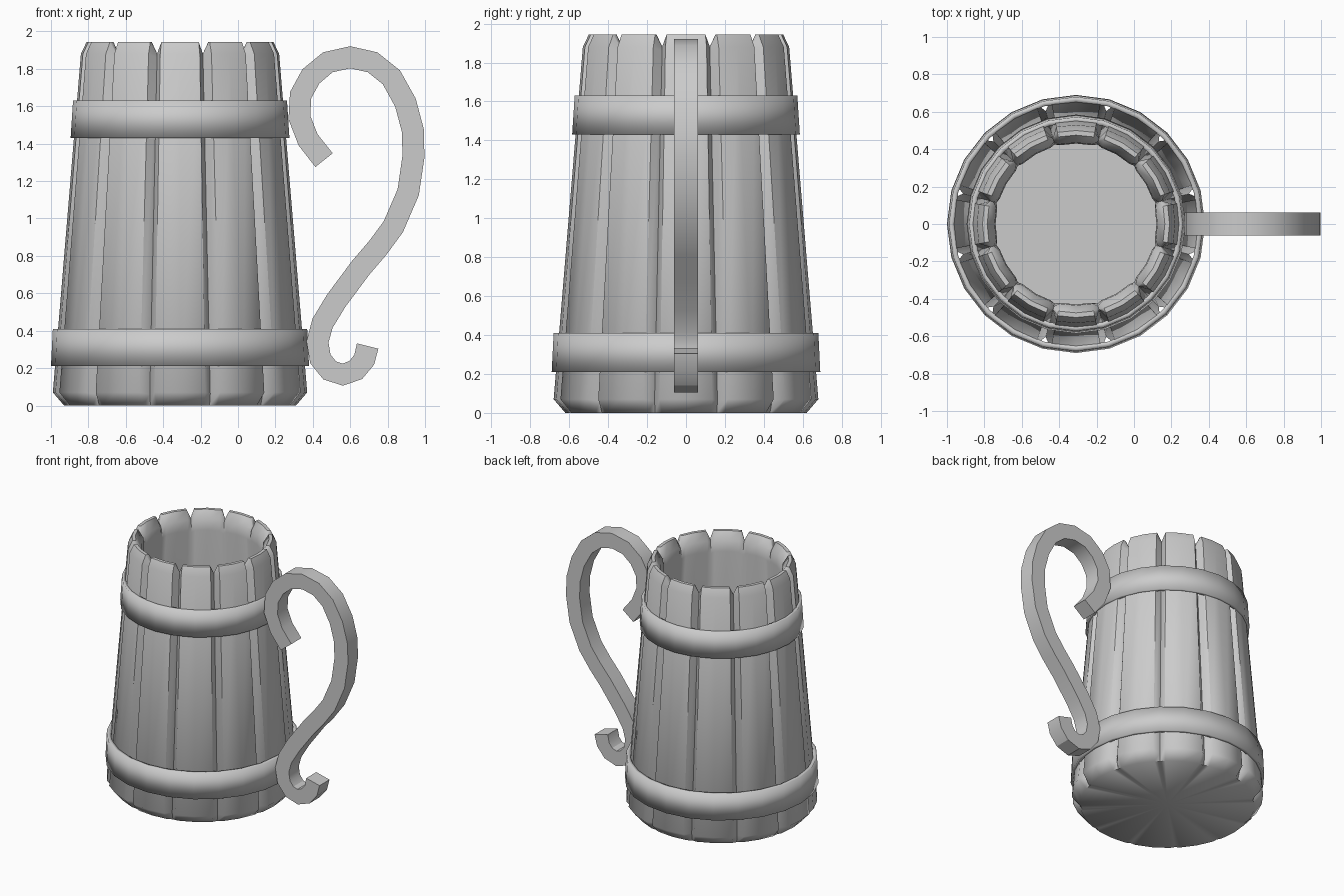
import bpy, bmesh, math
from mathutils import Vector

if "Cube" in bpy.data.objects:
    bpy.data.objects.remove(bpy.data.objects["Cube"])

CX = -0.31      # axis of the mug body
STAVES = 12


def finish(name, bm, angle):
    bmesh.ops.recalc_face_normals(bm, faces=bm.faces)
    me = bpy.data.meshes.new(name)
    bm.to_mesh(me)
    bm.free()
    ob = bpy.data.objects.new(name, me)
    bpy.context.collection.objects.link(ob)
    bpy.ops.object.select_all(action='DESELECT')
    ob.select_set(True)
    bpy.context.view_layer.objects.active = ob
    bpy.ops.object.shade_smooth_by_angle(angle=math.radians(angle))
    return ob


def lathe(columns, close_profile):
    """Bridge (angle, profile) columns round the mug axis."""
    bm = bmesh.new()
    cols = []
    for deg, prof in columns:
        a = math.radians(deg)
        cols.append([bm.verts.new((CX + r * math.cos(a), r * math.sin(a), z))
                     for r, z in prof])
    n = len(cols[0])
    for i, c in enumerate(cols):
        d = cols[(i + 1) % len(cols)]
        for k in range(n if close_profile else n - 1):
            m = (k + 1) % n
            bm.faces.new((c[k], d[k], d[m], c[m]))
    return bm, cols


# Staved body: full-thickness staves separated by V grooves and rim notches
stave = [(.62, 0), (.68, .07), (.53, 1.88), (.50, 1.943), (.475, 1.943),
         (.435, 1.88), (.43, 1.80), (.56, .10)]
groove = [(.61, 0), (.625, .06), (.475, 1.86), (.475, 1.88), (.47, 1.88),
          (.455, 1.86), (.44, 1.78), (.56, .10)]
columns = []
for i in range(STAVES):
    c = i * 360 / STAVES
    columns += [(c - 11.5, stave), (c, stave), (c + 11.5, stave), (c + 15, groove)]
bm, cols = lathe(columns, False)
# underside and inside floor as fans
for k, z in ((0, 0), (-1, .10)):
    hub = bm.verts.new((CX, 0, z))
    for i, c in enumerate(cols):
        bm.faces.new((hub, c[k], cols[(i + 1) % len(cols)][k]))
finish("mug_body", bm, 50)

# Hoops round the staves
for name, z0, z1, r0, r1 in (("lower_band", .21, .41, .69, .68),
                             ("upper_band", 1.43, 1.63, .585, .572)):
    t = .028
    prof = [(r0 - t, z0), (r0, z0), (r1, z1), (r1 - t, z1)]
    bm, _ = lathe([(i * 15, prof) for i in range(24)], True)
    finish(name, bm, 180)

# Scrolled handle: flat strap swept along an S path
path = [(.46, 1.312), (.375, 1.42), (.328, 1.54), (.335, 1.66), (.39, 1.76),
        (.48, 1.835), (.60, 1.862), (.72, 1.835), (.82, 1.755), (.895, 1.62),
        (.935, 1.47), (.938, 1.33), (.91, 1.14), (.83, .955), (.745, .84),
        (.655, .735), (.525, .56), (.452, .44), (.425, .34), (.44, .25),
        (.49, .188), (.56, .165), (.63, .19), (.675, .245), (.693, .318)]
pts = [Vector(p) for p in path]
H, W = .059, .062
bm = bmesh.new()
rings = []
for i, p in enumerate(pts):
    t = (pts[min(i + 1, len(pts) - 1)] - pts[max(i - 1, 0)]).normalized()
    n = Vector((-t.y, t.x)) * H
    rings.append([bm.verts.new((p.x + s * n.x, y, p.y + s * n.y))
                  for s, y in ((1, -W), (1, W), (-1, W), (-1, -W))])
for a, b in zip(rings, rings[1:]):
    for k in range(4):
        m = (k + 1) % 4
        bm.faces.new((a[k], a[m], b[m], b[k]))
bm.faces.new(rings[0])
bm.faces.new(rings[-1])
finish("handle", bm, 30)
